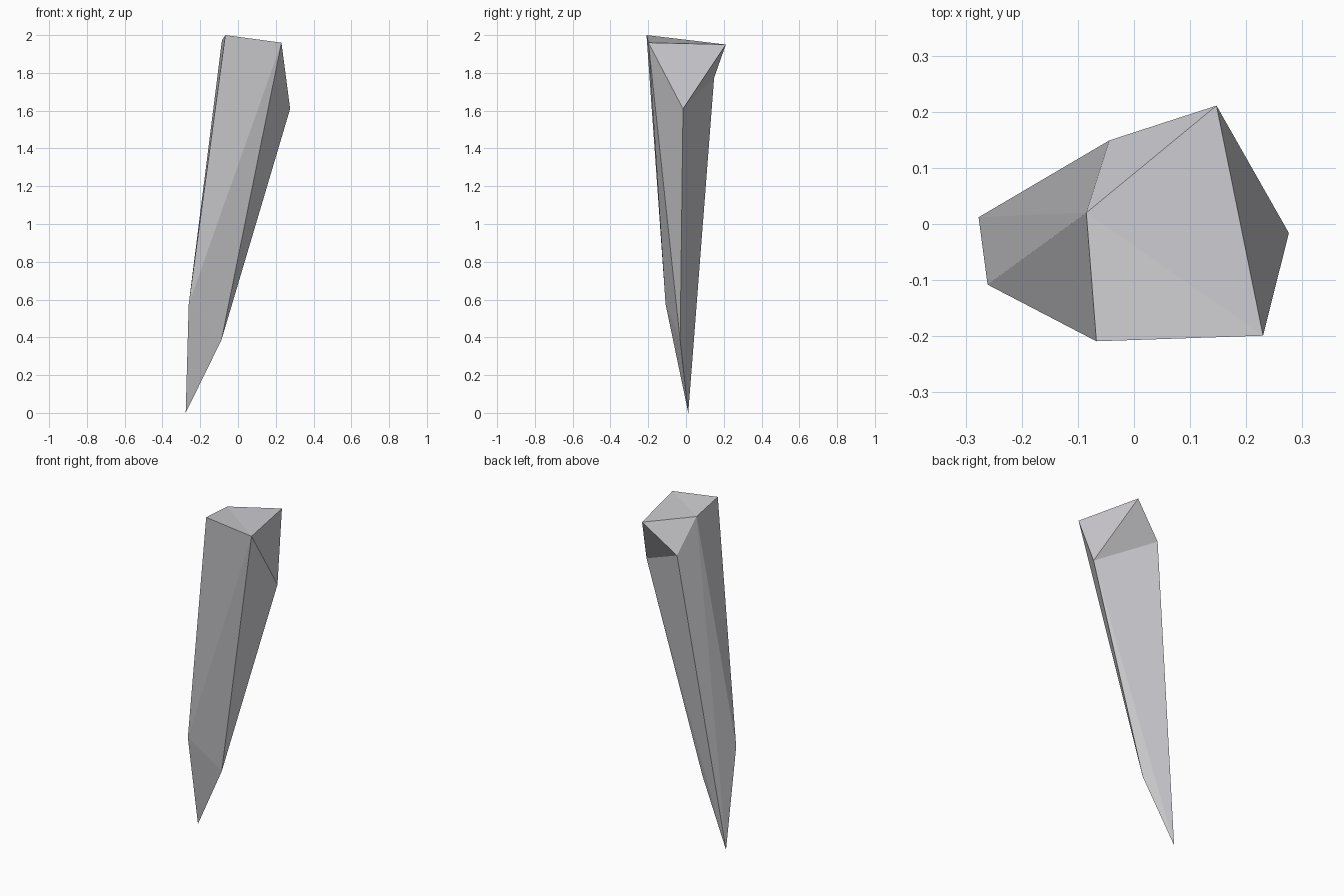
import bpy, bmesh

if "Cube" in bpy.data.objects:
    bpy.data.objects.remove(bpy.data.objects["Cube"])

# Faceted rock shard: hull of its corner points
corners = dict(
    tip=(-0.277, 0.012, 0.0),
    low_left=(-0.261, -0.108, 0.575), low_right=(-0.088, -0.031, 0.385),
    top_front_left=(-0.067, -0.209, 2.0), top_front_right=(0.23, -0.199, 1.96),
    top_back=(0.147, 0.211, 1.95), top_left=(-0.085, 0.02, 1.973),
    side_right=(0.276, -0.016, 1.61), side_back=(-0.044, 0.149, 1.775),
)
bm = bmesh.new()
v = {name: bm.verts.new(co) for name, co in corners.items()}
bmesh.ops.convex_hull(bm, input=bm.verts)
bmesh.ops.recalc_face_normals(bm, faces=bm.faces)


def flip_crease(a, b):
    """Turn the crease a-b to the other diagonal of its two triangles."""
    edge = bm.edges.get((v[a], v[b]))
    if edge:
        bmesh.utils.edge_rotate(edge, True)


# Undercut below the back corner, running from side_right to side_back
flip_crease("top_back", "tip")
flip_crease("top_back", "low_right")
flip_crease("side_back", "low_right")
# Crease across the top
flip_crease("top_front_left", "top_back")
bmesh.ops.recalc_face_normals(bm, faces=bm.faces)

mesh = bpy.data.meshes.new("rock_shard")
bm.to_mesh(mesh)
bm.free()
shard = bpy.data.objects.new("rock_shard", mesh)
bpy.context.collection.objects.link(shard)

# Plain stone grey
stone = bpy.data.materials.new("stone_grey")
stone.diffuse_color = (0.61, 0.6, 0.63, 1)
stone.use_nodes = True
stone.node_tree.nodes["Principled BSDF"].inputs["Base Color"].default_value = stone.diffuse_color
mesh.materials.append(stone)
